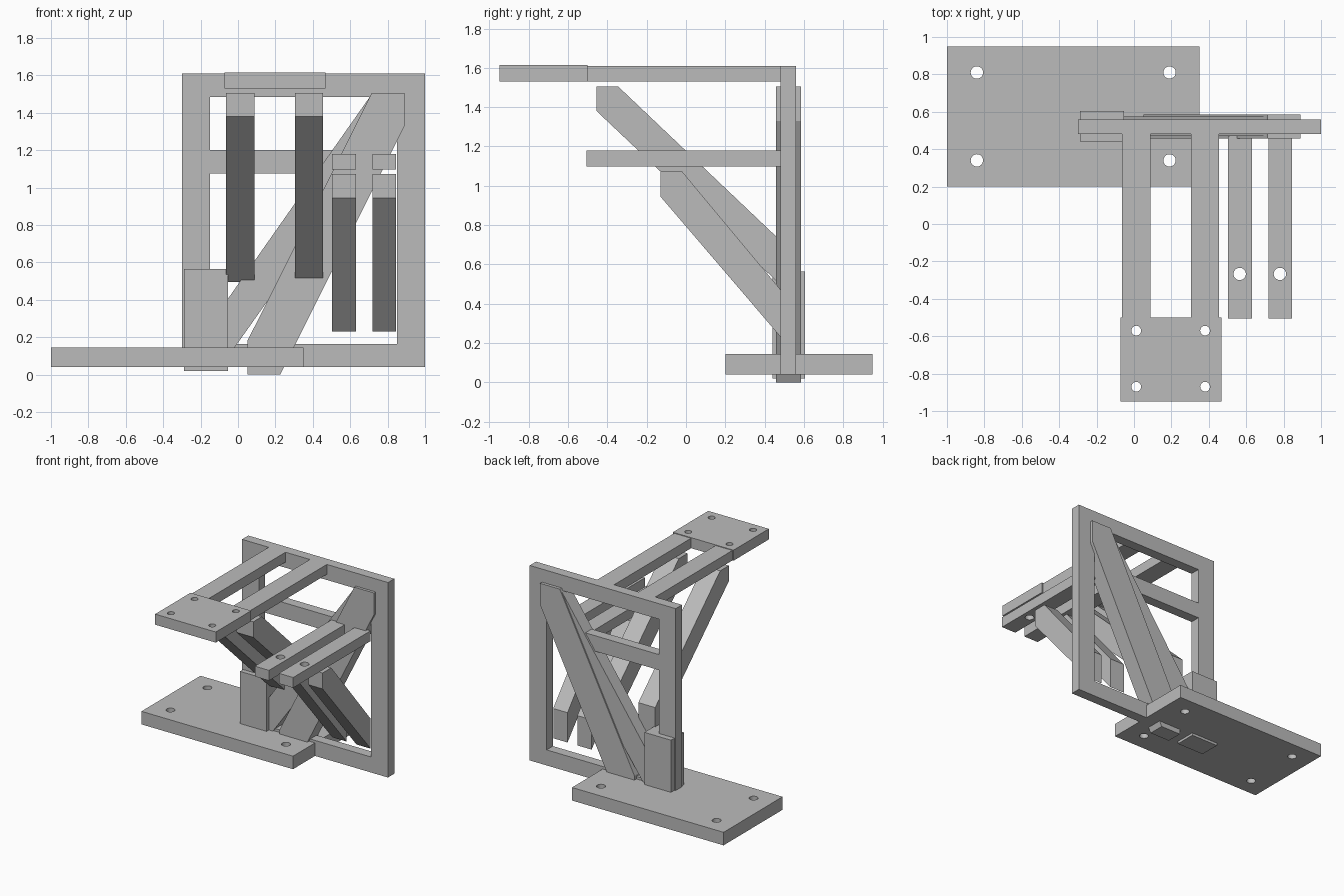
import bpy
import bmesh
from mathutils import Matrix, Vector

if "Cube" in bpy.data.objects:
    bpy.data.objects.remove(bpy.data.objects["Cube"], do_unlink=True)

grey = bpy.data.materials.new("plain grey")
grey.use_nodes = True
grey.diffuse_color = (0.5, 0.5, 0.5, 1)
grey.node_tree.nodes["Principled BSDF"].inputs["Base Color"].default_value = (0.5, 0.5, 0.5, 1)


def finish(name, bm):
    bmesh.ops.recalc_face_normals(bm, faces=bm.faces)
    mesh = bpy.data.meshes.new(name)
    bm.to_mesh(mesh)
    bm.free()
    mesh.materials.append(grey)
    obj = bpy.data.objects.new(name, mesh)
    bpy.context.collection.objects.link(obj)
    return obj


def prism(name, points, axis, low, high):
    """Extrude a 2D profile along x (profile y, z) or y (profile x, z)."""
    bm = bmesh.new()
    place = (lambda a, b: (low, a, b)) if axis == "x" else (lambda a, b: (a, low, b))
    face = bm.faces.new([bm.verts.new(place(*p)) for p in points])
    new = bmesh.ops.extrude_face_region(bm, geom=[face])["geom"]
    shift = Vector((high - low, 0, 0)) if axis == "x" else Vector((0, high - low, 0))
    bmesh.ops.translate(bm, verts=[g for g in new if isinstance(g, bmesh.types.BMVert)], vec=shift)
    return finish(name, bm)


def box(name, x, y, z):
    return prism(name, [(x[0], z[0]), (x[1], z[0]), (x[1], z[1]), (x[0], z[1])], "y", *y)


def drill(obj, centres, radius):
    """Cut vertical screw holes and discard the cutter."""
    bm = bmesh.new()
    for x, y in centres:
        bmesh.ops.create_cone(bm, cap_ends=True, segments=32, radius1=radius, radius2=radius,
                              depth=4, matrix=Matrix.Translation((x, y, 1)))
    cutter = finish("hole_cutter", bm)
    cutter.hide_render = True
    mod = obj.modifiers.new("holes", "BOOLEAN")
    mod.operation, mod.solver, mod.object = "DIFFERENCE", "EXACT", cutter
    bpy.context.view_layer.objects.active = obj
    bpy.ops.object.modifier_apply(modifier=mod.name)
    bpy.data.objects.remove(cutter, do_unlink=True)


# Base plate with four holes
base = box("base_plate", (-1, 0.35), (0.2, 0.95), (0.04, 0.145))
drill(base, [(x, y) for x in (-0.84, 0.19) for y in (0.34, 0.81)], 0.033)

# Upright frame
depth = (0.48, 0.56)
box("frame_right_post", (-0.3, -0.15), depth, (0.04, 1.61))
box("frame_left_post", (0.85, 1), depth, (0.04, 1.61))
box("frame_top_rail", (-0.15, 0.85), depth, (1.485, 1.61))
box("frame_bottom_rail", (-0.15, 0.85), depth, (0.04, 0.165))
box("frame_middle_rail", (-0.15, 0.56), depth, (1.075, 1.2))

# Socket block and diagonal braces in the frame
box("socket_block", (-0.29, -0.053), (0.44, 0.605), (0.02, 0.565))
prism("main_brace", [(0.05, 0), (0.225, 0), (0.89, 1.33), (0.89, 1.505), (0.715, 1.505), (0.05, 0.18)],
      "y", 0.458, 0.585)
prism("second_brace", [(-0.1, 0.03), (0.715, 1.18), (0.715, 1.5), (-0.1, 0.34)], "y", 0.47, 0.575)

# Upper platform, its two arms and sloping struts
platform = box("upper_platform", (-0.073, 0.467), (-0.95, -0.5), (1.53, 1.615))
drill(platform, [(x, y) for x in (0.012, 0.38) for y in (-0.87, -0.57)], 0.026)
upper = [(-0.455, 1.38), (-0.455, 1.505), (-0.345, 1.505), (0.482, 0.72), (0.482, 0.495)]
for side, x in (("right", -0.063), ("left", 0.305)):
    box(f"upper_arm_{side}", (x, x + 0.15), (-0.5, 0.48), (1.53, 1.61))
    prism(f"upper_strut_{side}", upper, "x", x, x + 0.15)

# Lower shelf arms with one hole each, and their struts
lower = [(-0.13, 0.945), (-0.13, 1.073), (-0.02, 1.073), (0.482, 0.47), (0.482, 0.23)]
for side, x, hole in (("right", 0.503, 0.565), ("left", 0.718, 0.78)):
    arm = box(f"lower_arm_{side}", (x, x + 0.127), (-0.505, 0.48), (1.097, 1.18))
    drill(arm, [(hole, -0.267)], 0.033)
    prism(f"lower_strut_{side}", lower, "x", x, x + 0.127)
